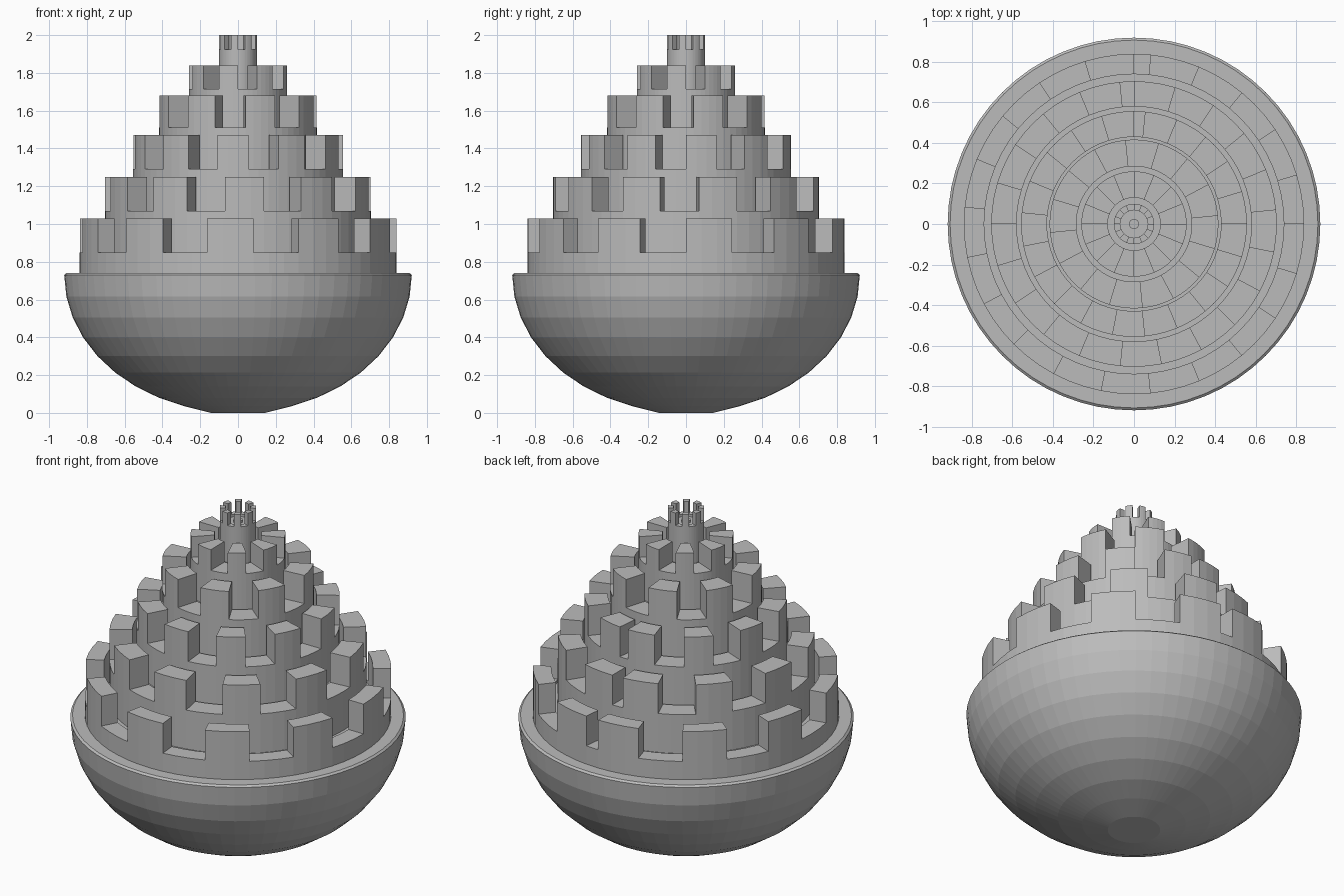
import bpy, bmesh, math

if "Cube" in bpy.data.objects:
    bpy.data.objects.remove(bpy.data.objects["Cube"])

SEG = 64
stone = bpy.data.materials.new("stone grey")
stone.diffuse_color = (0.5, 0.5, 0.5, 1)
stone.use_nodes = True
stone.node_tree.nodes["Principled BSDF"].inputs["Base Color"].default_value = stone.diffuse_color


def pt(r, i, z):
    # vertex 0 sits at +y, counting counter-clockwise
    a = math.pi / 2 + 2 * math.pi * i / SEG
    return (r * math.cos(a), r * math.sin(a), z)


def finish(name, bm):
    bmesh.ops.remove_doubles(bm, verts=bm.verts, dist=1e-5)
    bmesh.ops.recalc_face_normals(bm, faces=bm.faces)
    me = bpy.data.meshes.new(name)
    bm.to_mesh(me)
    bm.free()
    me.materials.append(stone)
    ob = bpy.data.objects.new(name, me)
    bpy.context.collection.objects.link(ob)


def face(bm, pts):
    bm.faces.new([bm.verts.new(p) for p in pts])


def disc(bm, r, z):
    face(bm, [pt(r, i, z) for i in range(SEG)])


def band(bm, i, a, b):
    # one lathe quad between two (radius, height) points
    face(bm, [pt(a[0], i, a[1]), pt(a[0], i + 1, a[1]),
              pt(b[0], i + 1, b[1]), pt(b[0], i, b[1])])


def lathe(name, profile):
    bm = bmesh.new()
    for a, b in zip(profile, profile[1:]):
        for i in range(SEG):
            band(bm, i, a, b)
    disc(bm, *profile[0])
    disc(bm, *profile[-1])
    finish(name, bm)


def tier(name, r, inner, z0, floor, top, groove, period, shift):
    # round wall crowned by merlons on half of each period of sides
    bm = bmesh.new()
    is_up = [(i - shift) % period < period // 2 if i >= shift else
             (i - shift + SEG) % period < period // 2 for i in range(SEG)]
    for i in range(SEG):
        h = top if is_up[i] else floor
        band(bm, i, (r, z0), (r, floor))
        band(bm, i, (r, h), (inner, h))
        band(bm, i, (inner, floor), (inner, groove))
        if is_up[i]:
            band(bm, i, (r, floor), (r, top))
            band(bm, i, (inner, floor), (inner, top))
        if is_up[i] != is_up[i - 1]:
            face(bm, [pt(r, i, floor), pt(r, i, top),
                      pt(inner, i, top), pt(inner, i, floor)])
    disc(bm, r, z0)
    disc(bm, inner, groove)
    finish(name, bm)


# rounded bowl base with a small bevelled rim
bowl = []
for k in range(10):
    a = math.radians(81 - 9 * k)
    bowl.append((0.92 * math.cos(a), 0.73 * (1 - math.sin(a))))
bowl[0] = (bowl[0][0], 0.0)
bowl[-1] = (0.92, 0.73)
lathe("bowl", bowl + [(0.908, 0.74)])

# stacked crenellated tiers: radius, merlon inner radius, floor, top, period, shift
tiers = [
    (0.84, 0.74, 0.85, 1.03, 6, 0),
    (0.705, 0.58, 1.07, 1.25, 6, 1),
    (0.557, 0.43, 1.29, 1.47, 6, 0),
    (0.417, 0.285, 1.51, 1.68, 8, 1),
    (0.26, 0.13, 1.715, 1.84, 8, 4),
    (0.10, 0.068, 1.925, 2.0, 8, 4),
]
base = 0.74
for n, (r, inner, floor, top, period, shift) in enumerate(tiers, 1):
    groove = floor - 0.015
    tier(f"tier_{n}", r, inner, base, floor, top, groove, period, shift)
    base = groove

# small stud in the middle of the top tower
lathe("top_stud", [(0.025, base), (0.025, base + 0.015)])
